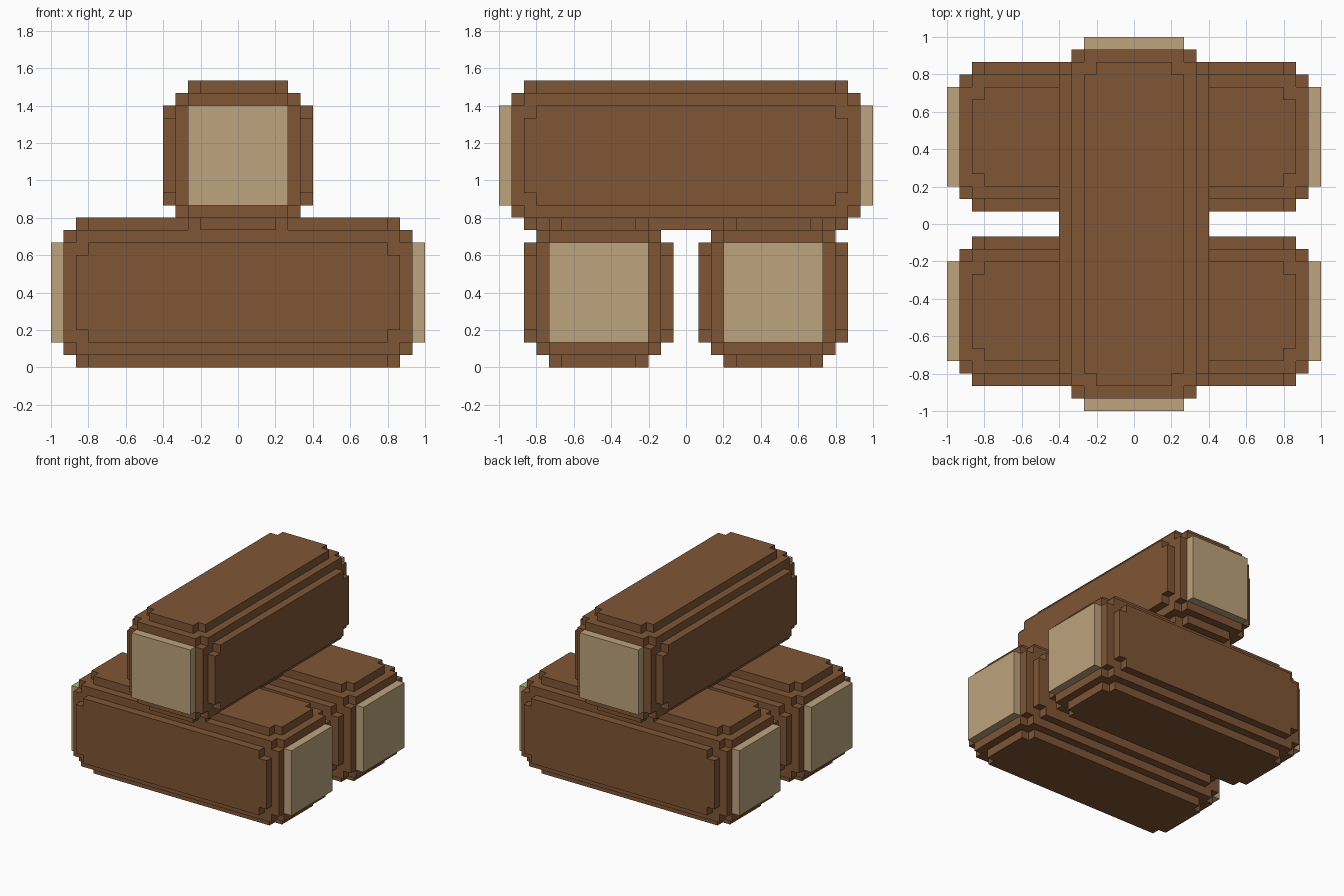
import bpy
import bmesh
from math import pi
from mathutils import Matrix

cube = bpy.data.objects.get("Cube")
if cube:
    bpy.data.objects.remove(cube, do_unlink=True)

U = 2 / 30  # one block unit


def make_material(name, rgb):
    mat = bpy.data.materials.new(name)
    mat.use_nodes = True
    mat.diffuse_color = (*rgb, 1)
    mat.node_tree.nodes["Principled BSDF"].inputs["Base Color"].default_value = (*rgb, 1)
    return mat


bark = make_material("brown bark", (0.212, 0.093, 0.036))
wood = make_material("pale cut wood", (0.509, 0.371, 0.205))


def add_plate(bm, a, b, height, notch, turn, mat=0):
    """Raised plate one unit thick with square notches at its corners."""
    outline = []
    for sx, sy in ((1, 1), (-1, 1), (-1, -1), (1, -1)):
        corner = [(a, b - notch), (a - notch, b - notch), (a - notch, b)] if notch else [(a, b)]
        if sx * sy < 0:
            corner.reverse()
        outline += [(sx * x, sy * y) for x, y in corner]
    low = [bm.verts.new(turn @ Matrix.Translation((x, y, height)).translation) for x, y in outline]
    top = [bm.verts.new(turn @ Matrix.Translation((x, y, height + 1)).translation) for x, y in outline]
    faces = [bm.faces.new(top)]
    for i in range(len(low)):
        j = (i + 1) % len(low)
        faces.append(bm.faces.new((low[i], low[j], top[j], top[i])))
    for f in faces:
        f.material_index = mat


def make_log(name, location, angle=0):
    bm = bmesh.new()
    # Core
    bmesh.ops.create_cube(bm, size=2, matrix=Matrix.Diagonal((13, 5, 5, 1)))
    # Bark plates on the four long sides
    for k in range(4):
        add_plate(bm, 13, 4, 5, 1, Matrix.Rotation(k * pi / 2, 4, 'X'))
    # Bark rims and cut wood at both ends
    for side in (-1, 1):
        turn = Matrix.Rotation(side * pi / 2, 4, 'Y')
        add_plate(bm, 5, 5, 13, 1, turn)
        add_plate(bm, 4, 4, 14, 0, turn, mat=1)
    bm.transform(Matrix.Translation([c * U for c in location])
                 @ Matrix.Rotation(angle, 4, 'Z') @ Matrix.Scale(U, 4))
    mesh = bpy.data.meshes.new(name)
    bm.to_mesh(mesh)
    bm.free()
    mesh.materials.append(bark)
    mesh.materials.append(wood)
    obj = bpy.data.objects.new(name, mesh)
    bpy.context.collection.objects.link(obj)


# Two logs on the ground and one across the top
make_log("front_log", (0, -7, 6))
make_log("back_log", (0, 7, 6))
make_log("top_log", (0, 0, 17), pi / 2)
